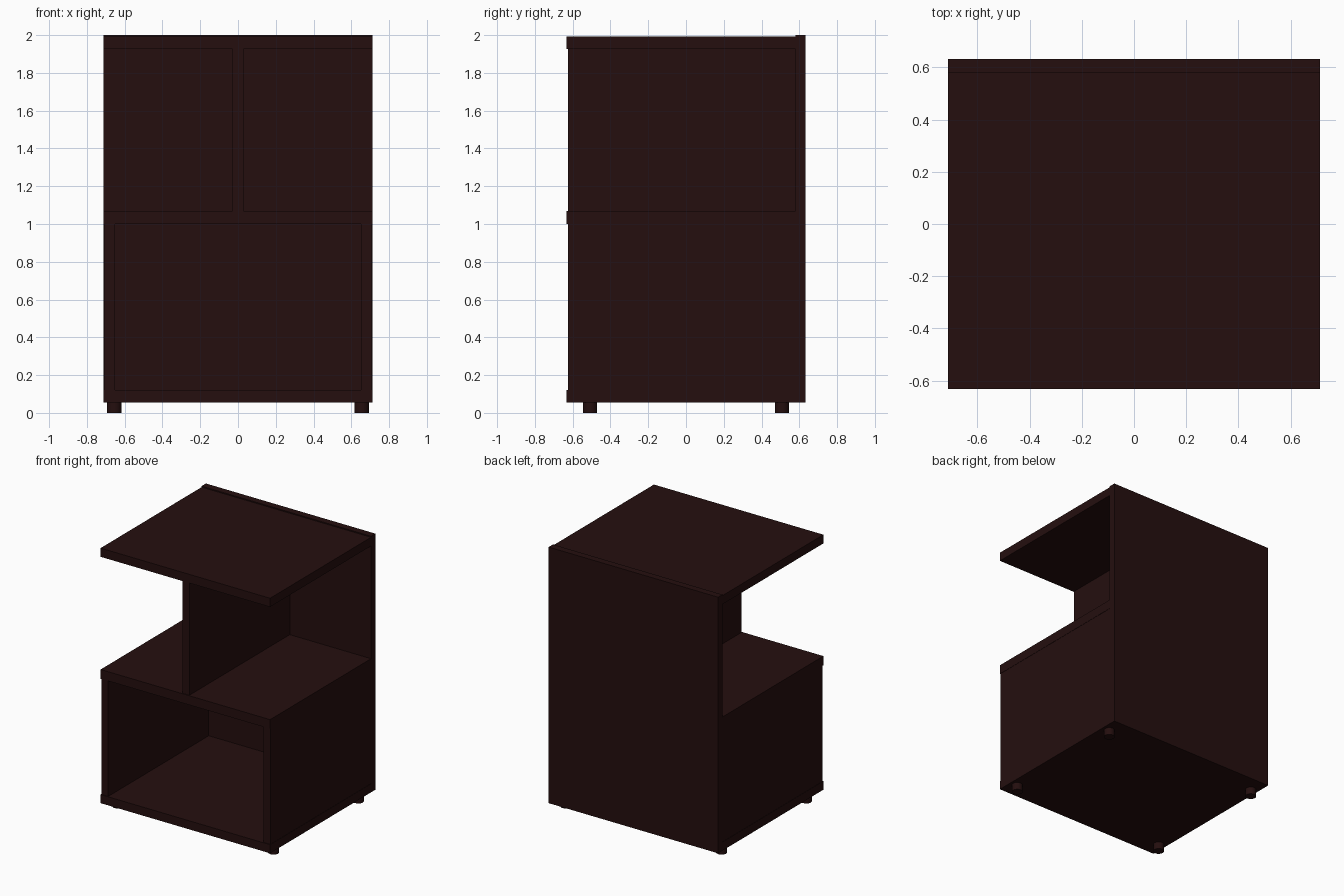
import bpy

cube = bpy.data.objects.get("Cube")
if cube:
    bpy.data.objects.remove(cube, do_unlink=True)

# Dark stained wood used for every part
wood = bpy.data.materials.new("dark_brown_wood")
wood.use_nodes = True
colour = (0.018, 0.0045, 0.0045, 1)
wood.diffuse_color = colour
wood.node_tree.nodes["Principled BSDF"].inputs["Base Color"].default_value = colour


def board(name, x, y, z):
    """Flat panel spanning the given (low, high) ranges."""
    spans = (x, y, z)
    bpy.ops.mesh.primitive_cube_add(size=1, location=[(a + b) / 2 for a, b in spans])
    obj = bpy.context.object
    obj.name = name
    obj.scale = [b - a for a, b in spans]
    bpy.ops.object.transform_apply(location=False, rotation=False, scale=True)
    obj.data.materials.append(wood)
    return obj


W = 0.712            # half width
FRONT, BACK = -0.632, 0.632
INNER = 0.58         # front face of the back panel
FLOOR, BASE = 0.055, 0.12
SHELF_LOW, SHELF_HIGH = 1.0, 1.07
TOP_LOW, TOP_HIGH = 1.926, 1.992

# Horizontal boards and back
full = (-W, W)
depth = (FRONT, INNER)
board("back_panel", full, (INNER, BACK), (FLOOR, 2.0))
board("bottom_board", full, depth, (FLOOR, BASE))
board("middle_shelf", full, depth, (SHELF_LOW, SHELF_HIGH))
board("top_board", full, depth, (TOP_LOW, TOP_HIGH))

# Upright boards, set back a hair from the front edge
upright = (FRONT + 0.006, INNER)
board("centre_divider", (-0.029, 0.029), upright, (SHELF_HIGH, TOP_LOW))
board("left_side", (0.652, W - 0.002), upright, (BASE, SHELF_LOW))
board("right_side", (-W + 0.002, -0.652), upright, (BASE, SHELF_LOW))

# Round feet
for side, sx in (("left", 1), ("right", -1)):
    for end, y in (("front", -0.508), ("back", 0.508)):
        bpy.ops.mesh.primitive_cylinder_add(
            vertices=32, radius=0.038, depth=FLOOR, location=(sx * 0.655, y, FLOOR / 2))
        foot = bpy.context.object
        foot.name = f"{end}_{side}_foot"
        foot.data.materials.append(wood)
        bpy.ops.object.shade_smooth_by_angle()
